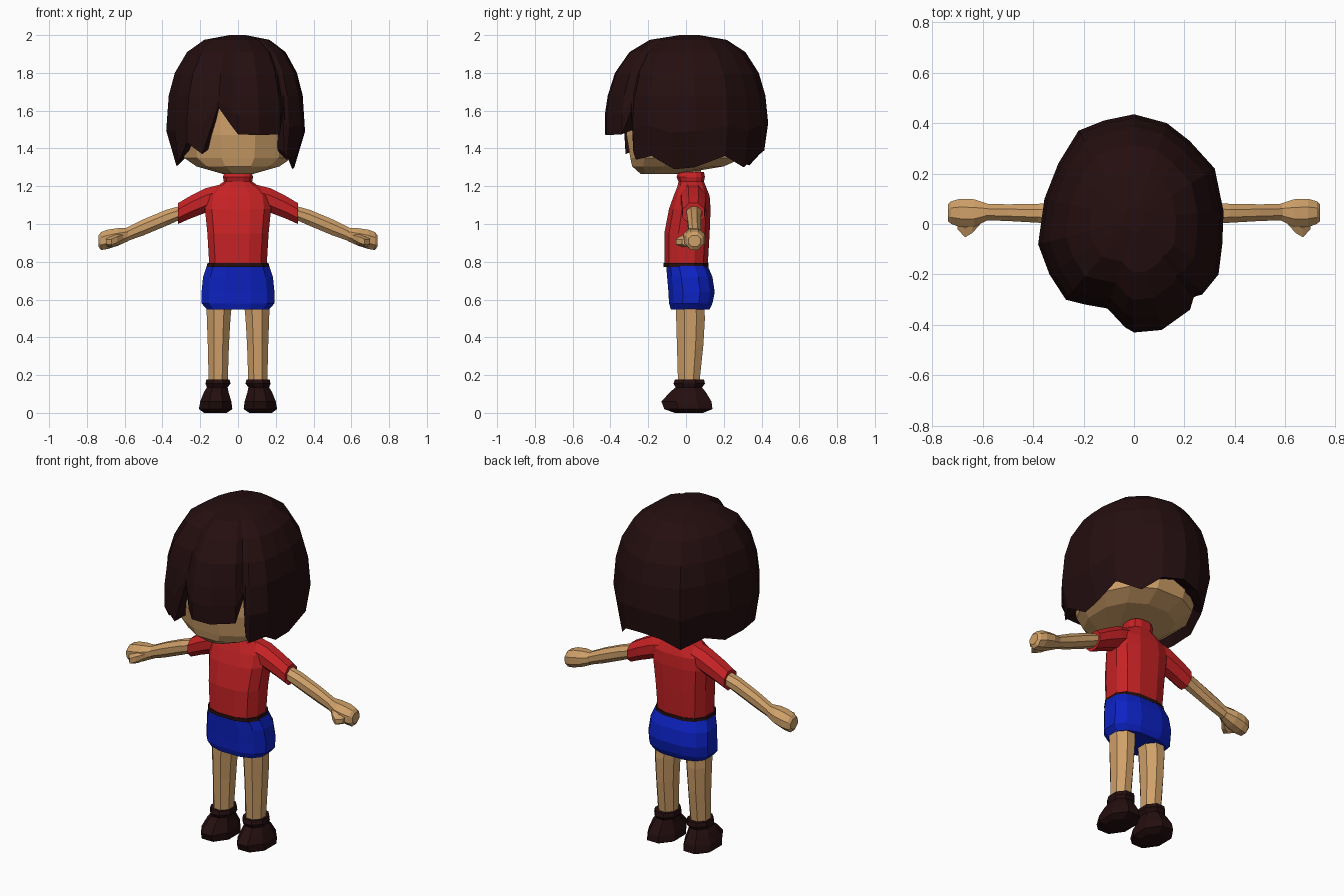
import bpy, bmesh, math


def material(name, rgb):
    m = bpy.data.materials.new(name)
    m.diffuse_color = (*rgb, 1)
    return m


SKIN = material("skin", (0.62, 0.35, 0.14))
DARK = material("dark brown", (0.018, 0.0045, 0.005))
RED = material("shirt red", (0.56, 0.016, 0.018))
BLUE = material("shorts blue", (0.004, 0.016, 0.55))


def loft(name, rings, mat):
    """Skin a closed surface over rings of points with equal counts."""
    bm = bmesh.new()
    vs = [[bm.verts.new(p) for p in r] for r in rings]
    n = len(rings[0])
    for a, b in zip(vs, vs[1:]):
        for i in range(n):
            j = (i + 1) % n
            bm.faces.new((a[i], a[j], b[j], b[i]))
    bm.faces.new(vs[0])
    bm.faces.new(vs[-1])
    bmesh.ops.recalc_face_normals(bm, faces=bm.faces)
    me = bpy.data.meshes.new(name)
    bm.to_mesh(me)
    bm.free()
    me.materials.append(mat)
    ob = bpy.data.objects.new(name, me)
    bpy.context.collection.objects.link(ob)
    return ob


def section(u0, u1, v0, v1, n, power):
    """Rounded outline that fills the box u0..u1, v0..v1."""
    pts = []
    top = math.cos(math.pi / n) ** power
    for i in range(n):
        a = 2 * math.pi * (i + 0.5) / n
        c, s = [math.copysign(abs(k) ** power, k) / top
                for k in (math.cos(a), math.sin(a))]
        pts.append(((u0 + u1) / 2 + c * (u1 - u0) / 2,
                    (v0 + v1) / 2 + s * (v1 - v0) / 2))
    return pts


def upright(name, rows, mat, n=8, power=1.0, side=1):
    """Rows are z, x0, x1, y0, y1."""
    return loft(name, [[(side * x, y, r[0]) for x, y in section(*r[1:], n, power)]
                       for r in rows], mat)


def sideways(name, rows, mat, side, n=8, power=1.0):
    """Rows are x, y0, y1, z0, z1."""
    return loft(name, [[(side * r[0], y, z) for y, z in section(*r[1:], n, power)]
                       for r in rows], mat)


# Head and neck
upright("head", [(1.265, -.08, .08, -.24, -.04), (1.305, -.22, .22, -.285, .2),
                 (1.35, -.285, .285, -.295, .3), (1.47, -.30, .30, -.315, .34),
                 (1.65, -.30, .30, -.31, .34), (1.82, -.22, .22, -.22, .24)],
        SKIN, n=12, power=0.9)
upright("neck", [(1.2, -.05, .05, -.02, .08), (1.36, -.05, .05, -.02, .08)], SKIN)

# Hair: each lock is plan x, plan y, hem height, hem scale
locks = [(0, .435, 1.39, .95), (.13, .40, 1.37, .95), (.22, .33, 1.30, .92),
         (.32, .22, 1.36, .93), (.355, .05, 1.30, .84), (.35, -.08, 1.29, .82),
         (.335, -.2, 1.36, .92), (.27, -.28, 1.34, .95), (.25, -.285, 1.38, .98),
         (.237, -.29, 1.60, 1), (.222, -.34, 1.475, 1), (.11, -.42, 1.47, 1),
         (0, -.43, 1.475, 1), (-.035, -.41, 1.52, 1), (-.105, -.335, 1.62, 1),
         (-.19, -.32, 1.37, 1), (-.27, -.30, 1.43, 1), (-.335, -.2, 1.32, .95),
         (-.38, -.08, 1.31, .86), (-.355, .1, 1.31, .90), (-.30, .24, 1.36, .93),
         (-.22, .37, 1.31, .90), (-.12, .41, 1.37, .95)]
CY = 0.02


def crown(z, s):
    return [(x * s, CY + (y - CY) * s, z) for x, y, h, e in locks]


hair = [crown(2.0, .12), crown(1.975, .47), crown(1.91, .71),
        crown(1.80, .88), crown(1.68, .965)]
hair.append([(x, y, (1.68 + h) / 2) for x, y, h, e in locks])
hair.append([(x * e, CY + (y - CY) * e, h) for x, y, h, e in locks])
hair.append([(x * .72, CY + (y - CY) * .72, max(h, 1.37) + .04)
             for x, y, h, e in locks])
loft("hair", hair, DARK)

# Shirt body with collar
upright("shirt", [(.78, -.152, .152, -.115, .115), (.95, -.162, .162, -.115, .125),
                  (1.08, -.175, .175, -.09, .13), (1.15, -.165, .165, -.065, .125),
                  (1.20, -.11, .11, -.045, .105), (1.225, -.075, .075, -.04, .095),
                  (1.25, -.08, .08, -.05, .1), (1.275, -.07, .07, -.04, .095)],
        RED, n=12, power=0.75)

# Belt and shorts
upright("belt", [(.773, -.165, .165, -.118, .118), (.793, -.162, .162, -.118, .118)],
        DARK, n=12, power=0.75)
upright("shorts", [(.778, -.165, .165, -.105, .115), (.72, -.185, .185, -.1, .14),
                   (.64, -.193, .193, -.093, .152), (.58, -.193, .193, -.09, .14),
                   (.548, -.165, .165, -.08, .125)], BLUE, n=12, power=0.75)

for side, label in ((1, "left"), (-1, "right")):
    # Sleeve, arm and hand
    sideways(label + "_sleeve", [(.07, -.03, .1, 1.1, 1.215), (.17, -.025, .105, 1.06, 1.19),
                                 (.25, -.022, .102, 1.03, 1.15), (.318, -.018, .098, 1.0, 1.11)],
             RED, side)
    sideways(label + "_arm", [(.29, .0, .085, 1.03, 1.10), (.38, .005, .08, .99, 1.075),
                              (.50, .012, .078, .94, 1.025), (.60, .015, .08, .905, .975)],
             SKIN, side)
    sideways(label + "_hand", [(.58, .015, .08, .91, .98), (.635, -.012, .098, .885, .978),
                               (.69, -.012, .1, .868, .97), (.725, .0, .09, .862, .957),
                               (.738, .012, .078, .88, .94)], SKIN, side)
    sideways(label + "_thumb", [(.60, .01, .04, .915, .95), (.64, -.035, .03, .89, .945),
                                (.67, -.053, .02, .88, .93), (.70, -.02, .03, .885, .925)],
             SKIN, side, n=6)
    # Leg and shoe
    upright(label + "_leg", [(.60, .03, .168, -.055, .095), (.50, .04, .165, -.052, .1),
                             (.36, .048, .16, -.048, .092), (.15, .055, .155, -.042, .07)],
            SKIN, side=side)
    upright(label + "_shoe", [(.0, .06, .18, -.06, .09), (.02, .03, .207, -.115, .14),
                              (.06, .035, .2, -.13, .135), (.11, .05, .18, -.085, .105),
                              (.135, .055, .165, -.055, .085), (.155, .04, .172, -.066, .1),
                              (.178, .045, .167, -.058, .095)], DARK, side=side)
